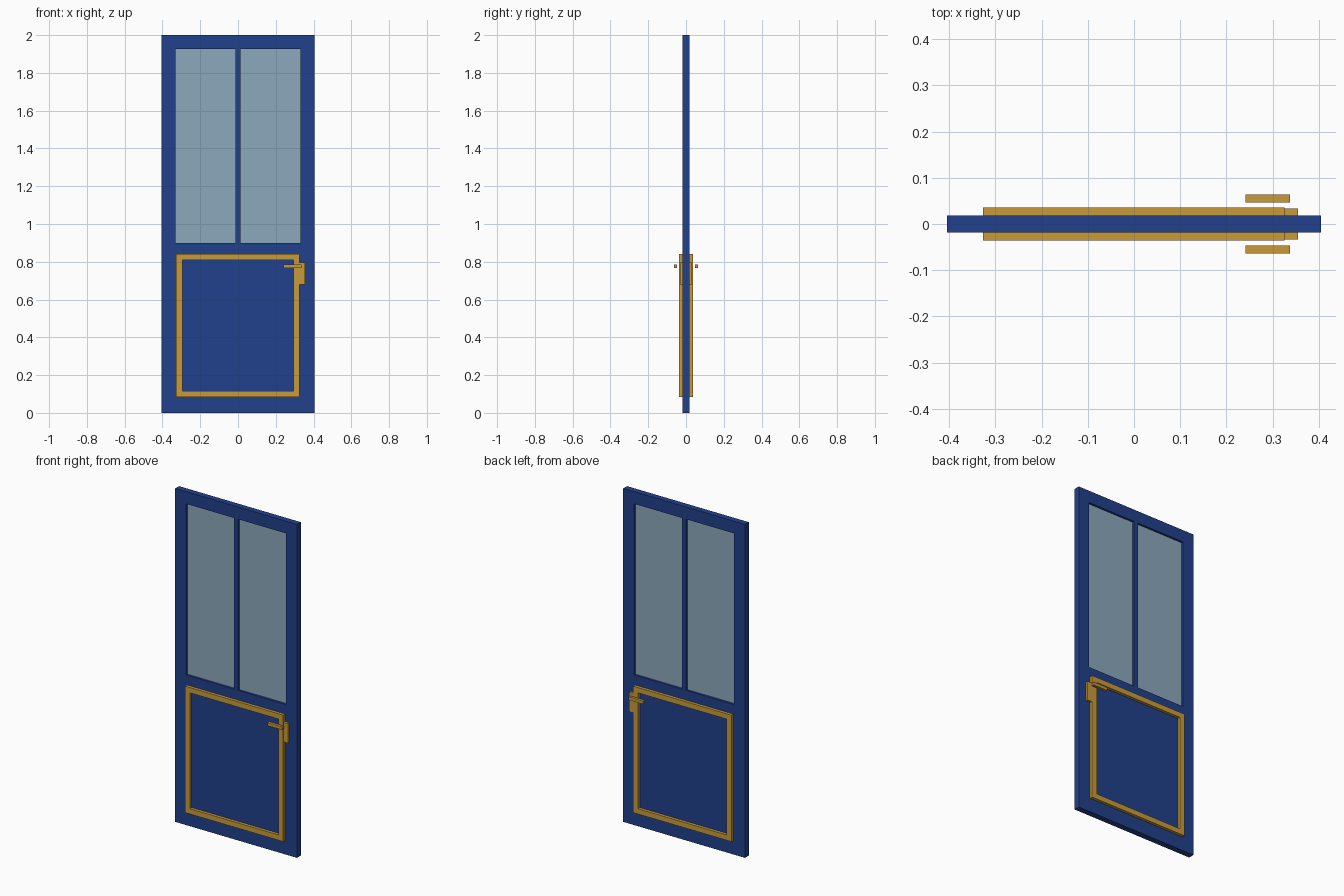
import bpy, bmesh

if "Cube" in bpy.data.objects:
    bpy.data.objects.remove(bpy.data.objects["Cube"])


def material(name, rgb):
    m = bpy.data.materials.new(name)
    m.diffuse_color = (*rgb, 1)
    m.use_nodes = True
    m.node_tree.nodes["Principled BSDF"].inputs["Base Color"].default_value = m.diffuse_color
    return m


BLUE = material("blue paint", (0.0152, 0.0513, 0.262))
BRASS = material("brass", (0.578, 0.328, 0.042))
GLASS = material("pale glass", (0.258, 0.392, 0.503))


def slab(name, xs, zs, y0, y1, mat, holes=()):
    """Grid of cells in the xz plane, minus the hole cells, extruded along y."""
    bm = bmesh.new()
    v = {(i, k): bm.verts.new((x, y0, z))
         for i, x in enumerate(xs) for k, z in enumerate(zs)}
    for i in range(len(xs) - 1):
        for k in range(len(zs) - 1):
            if (i, k) not in holes:
                bm.faces.new((v[i, k], v[i + 1, k], v[i + 1, k + 1], v[i, k + 1]))
    ext = bmesh.ops.extrude_face_region(bm, geom=bm.faces[:], use_keep_orig=True)
    moved = [g for g in ext["geom"] if isinstance(g, bmesh.types.BMVert)]
    bmesh.ops.translate(bm, verts=moved, vec=(0, y1 - y0, 0))
    bmesh.ops.recalc_face_normals(bm, faces=bm.faces[:])
    me = bpy.data.meshes.new(name)
    bm.to_mesh(me)
    bm.free()
    me.materials.append(mat)
    ob = bpy.data.objects.new(name, me)
    bpy.context.collection.objects.link(ob)
    return ob


# Door leaf with two window openings
H = 0.018
slab("door_leaf", (-0.404, -0.331, -0.014, 0.014, 0.331, 0.404),
     (0, 0.90, 1.927, 2.0), -H, H, BLUE, holes={(1, 1), (3, 1)})

# Window panes, set in the middle of the leaf
for name, x0, x1 in (("left_pane", -0.331, -0.014), ("right_pane", 0.014, 0.331)):
    slab(name, (x0, x1), (0.90, 1.927), -0.005, 0.005, GLASS)

# Brass trim, lock plate and lever on both sides
for side, s in (("front", -1), ("back", 1)):
    slab(side + "_trim", (-0.327, -0.295, 0.293, 0.325), (0.083, 0.115, 0.810, 0.842),
         s * H, s * 0.036, BRASS, holes={(1, 1)})
    slab(side + "_lock_plate", (0.296, 0.355), (0.68, 0.797), s * H, s * 0.033, BRASS)
    slab(side + "_lever", (0.241, 0.337), (0.767, 0.785), s * 0.047, s * 0.064, BRASS)
